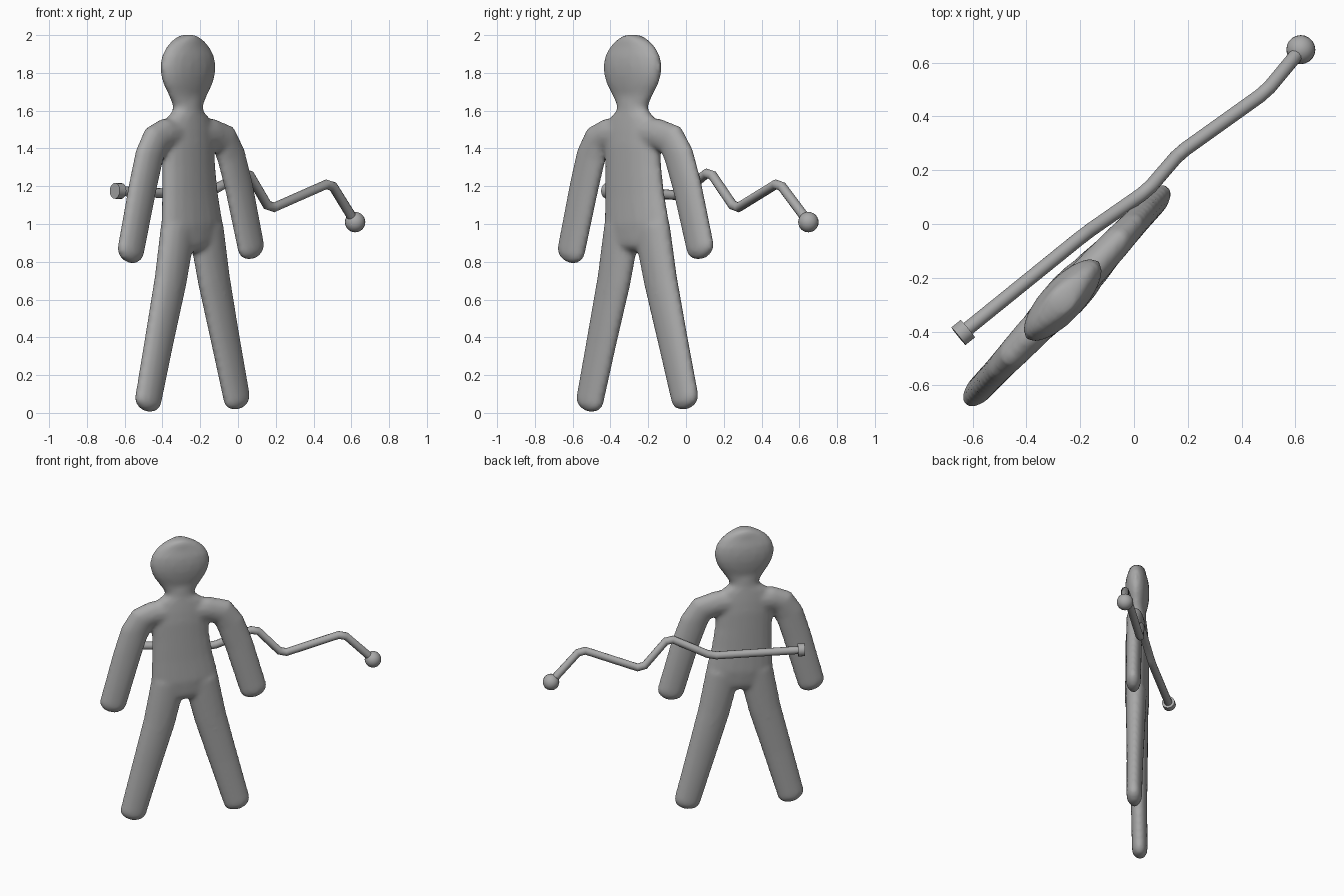
import bpy, bmesh, math
from mathutils import Vector

if "Cube" in bpy.data.objects:
    bpy.data.objects.remove(bpy.data.objects["Cube"])

grey = bpy.data.materials.new("plain_grey")
grey.diffuse_color = (0.4, 0.4, 0.4, 1)
grey.use_nodes = True
grey.node_tree.nodes["Principled BSDF"].inputs["Base Color"].default_value = grey.diffuse_color


def finish(obj):
    obj.data.materials.append(grey)
    return obj


def loft(bm, sections, caps=(0.0, 0.0), sides=20):
    """Elliptical loft; sections = (across, height, half width, half depth)."""
    pts = [Vector((s[0], 0, s[1])) for s in sections]
    n = len(pts)
    tan = [(pts[min(i + 1, n - 1)] - pts[max(i - 1, 0)]).normalized() for i in range(n)]
    rings = [(pts[i], tan[i], sections[i][2], sections[i][3]) for i in range(n)]
    # rounded ends
    for end, size in zip((0, -1), caps):
        if not size:
            continue
        p, t, w, d = rings[end]
        sign = -1 if end == 0 else 1
        for a in (25, 50, 70, 84):
            a = math.radians(a)
            k = math.cos(a)
            ring = (p + t * sign * size * math.sin(a), t, w * k, d * k)
            rings.insert(0, ring) if end == 0 else rings.append(ring)
    loops = []
    for p, t, w, d in rings:
        side = Vector((t.z, 0, -t.x))
        loops.append([bm.verts.new(p + side * w * math.cos(a) + Vector((0, d * math.sin(a), 0)))
                      for a in (2 * math.pi * j / sides for j in range(sides))])
    for a, b in zip(loops, loops[1:]):
        for j in range(sides):
            k = (j + 1) % sides
            bm.faces.new((a[j], a[k], b[k], b[j]))
    bm.faces.new(loops[0][::-1])
    bm.faces.new(loops[-1])


# Flat, rounded figure: overlapping lofts fused into one skin
bm = bmesh.new()
# torso and neck
loft(bm, [(0.035, 0.91, 0.20, 0.07), (0.03, 1.0, 0.222, 0.08), (0.015, 1.15, 0.202, 0.077),
          (0.005, 1.3, 0.19, 0.077), (0, 1.42, 0.19, 0.077), (0, 1.5, 0.18, 0.072),
          (0, 1.56, 0.155, 0.065), (0, 1.6, 0.10, 0.06), (0, 1.66, 0.09, 0.058)], (0.06, 0))
# head
loft(bm, [(0, z, w, max(0.4 * w, min(w, 0.056))) for z, w in (
    (1.6, 0.09), (1.64, 0.108), (1.68, 0.135), (1.74, 0.175), (1.79, 0.194), (1.84, 0.198),
    (1.89, 0.186), (1.935, 0.155), (1.97, 0.112), (1.992, 0.062), (2.003, 0.02))])
# arms
for s, shift, drop in ((-1, 0.0, 0.0), (1, 0.045, 0.02)):
    loft(bm, [(0, 1.475, 0.085, 0.065), (s * 0.18, 1.475, 0.085, 0.062),
              (s * (0.25 + shift * 0.7), 1.445, 0.09, 0.058),
              (s * (0.30 + shift * 0.8), 1.36, 0.094, 0.054),
              (s * (0.35 + shift), 1.2, 0.094, 0.051),
              (s * (0.445 + shift), 0.855 + drop, 0.09, 0.049)], (0, 0.062))
# legs
for top, mid, foot, z in ((-0.075, -0.135, -0.31, 0.063), (0.14, 0.203, 0.38, 0.075)):
    loft(bm, [(top, 0.98, 0.115, 0.07), (mid, 0.7, 0.107, 0.062),
              ((mid + foot) / 2, 0.385, 0.097, 0.054), (foot, z, 0.088, 0.051)], (0.04, 0.057))
bmesh.ops.recalc_face_normals(bm, faces=bm.faces)
mesh = bpy.data.meshes.new("figure_body")
bm.to_mesh(mesh)
bm.free()
body = bpy.data.objects.new("figure_body", mesh)
bpy.context.collection.objects.link(body)
body.location = (-0.265, -0.283, 0)
body.rotation_euler.z = math.radians(47)
finish(body)
remesh = body.modifiers.new("fuse", 'REMESH')
remesh.mode = 'VOXEL'
remesh.voxel_size = 0.015
remesh.use_smooth_shade = True
smooth = body.modifiers.new("soften", 'SMOOTH')
smooth.factor = 0.5
smooth.iterations = 6

# Crooked rod behind the figure, with clipped corners
path = [Vector(p) for p in ((-0.635, -0.403, 1.175), (-0.18, -0.035, 1.152), (0.05, 0.125, 1.28),
                            (0.168, 0.262, 1.078), (0.49, 0.492, 1.22), (0.62, 0.648, 1.01))]
pts = [path[0]]
for a, b, c in zip(path, path[1:], path[2:]):
    pts += [b + (a - b).normalized() * 0.03, b + (c - b).normalized() * 0.03]
pts.append(path[-1])
curve = bpy.data.curves.new("crooked_rod", 'CURVE')
curve.dimensions = '3D'
curve.bevel_depth = 0.026
curve.bevel_resolution = 4
curve.use_fill_caps = True
spline = curve.splines.new('POLY')
spline.points.add(len(pts) - 1)
for sp, p in zip(spline.points, pts):
    sp.co = (*p, 1)
rod = bpy.data.objects.new("crooked_rod", curve)
bpy.context.collection.objects.link(rod)
finish(rod)

# Ball on the far tip
bpy.ops.mesh.primitive_uv_sphere_add(segments=20, ring_count=12, radius=0.054, location=path[-1])
ball = finish(bpy.context.object)
ball.name = "rod_ball"
bpy.ops.object.shade_smooth()

# Round cap on the near end
bpy.ops.mesh.primitive_cylinder_add(vertices=16, radius=0.042, depth=0.045, location=path[0])
cap = finish(bpy.context.object)
cap.name = "rod_cap"
cap.rotation_euler = (path[1] - path[0]).to_track_quat('Z', 'Y').to_euler()
bpy.ops.object.shade_smooth_by_angle(angle=math.radians(35))
